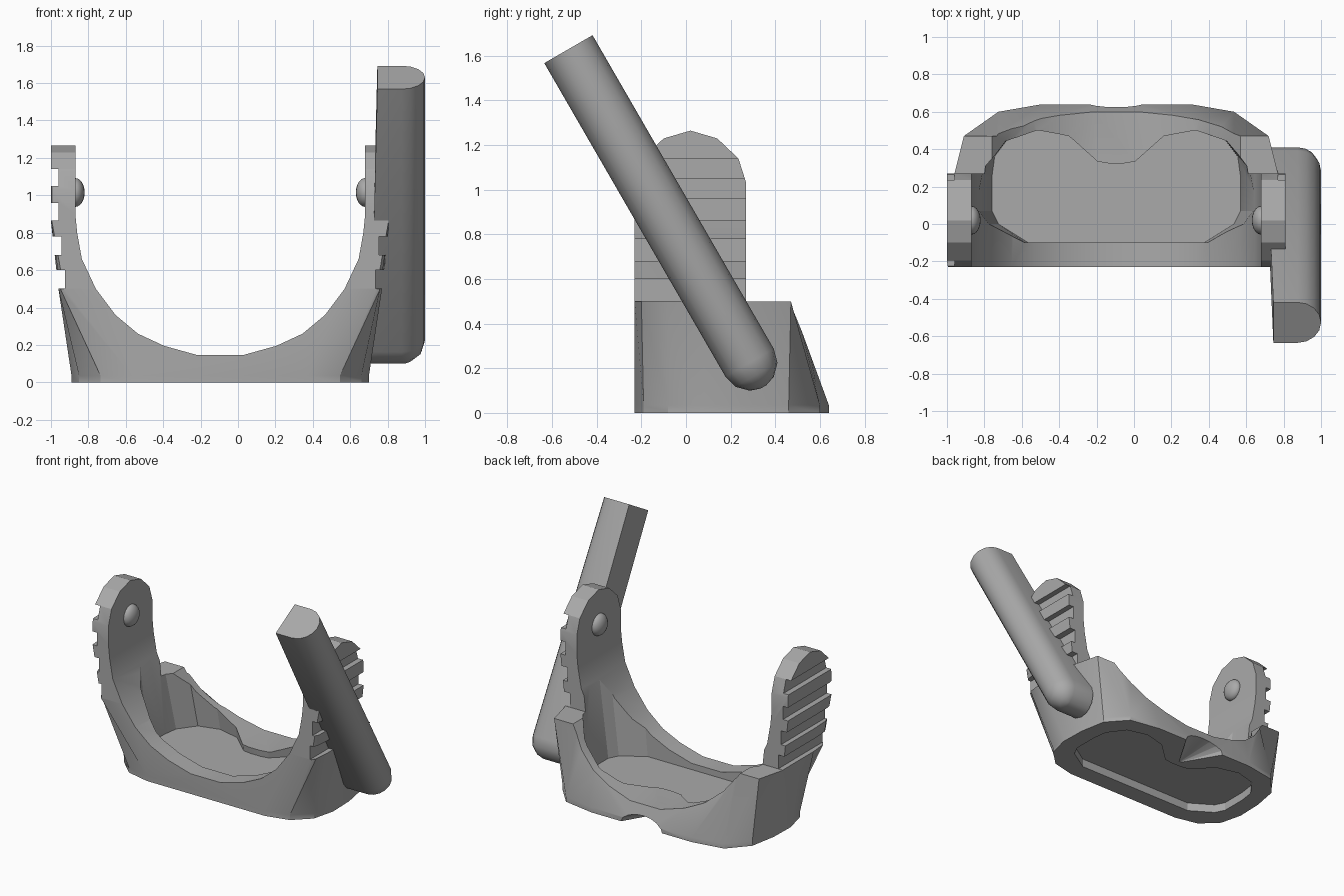
import bpy, bmesh, math
from mathutils import Vector

if "Cube" in bpy.data.objects:
    bpy.data.objects.remove(bpy.data.objects["Cube"])

CX = -0.095  # middle of the cradle, the rod sits off to one side

grey = bpy.data.materials.new("plain grey")
grey.diffuse_color = (0.4, 0.4, 0.4, 1)
grey.use_nodes = True
grey.node_tree.nodes["Principled BSDF"].inputs["Base Color"].default_value = grey.diffuse_color


def loft(name, rings):
    """Closed solid through rings of equal point count."""
    bm = bmesh.new()
    loops = [[bm.verts.new(p) for p in r] for r in rings]
    n = len(loops[0])
    for a, b in zip(loops, loops[1:]):
        for i in range(n):
            j = (i + 1) % n
            bm.faces.new((a[i], a[j], b[j], b[i]))
    caps = [bm.faces.new(loops[0][::-1]), bm.faces.new(loops[-1])]
    bmesh.ops.triangulate(bm, faces=caps)
    bmesh.ops.recalc_face_normals(bm, faces=bm.faces)
    me = bpy.data.meshes.new(name)
    bm.to_mesh(me)
    bm.free()
    me.materials.append(grey)
    ob = bpy.data.objects.new(name, me)
    bpy.context.collection.objects.link(ob)
    return ob


def mirrored(half):
    """Full outline from its +x half, listed from back to front."""
    return half + [(-x, y) for x, y in reversed(half)]


def flat(outline, z):
    return [(CX + x, y, z) for x, y in outline]


def cut(target, tool, op='DIFFERENCE'):
    mod = target.modifiers.new("cut", 'BOOLEAN')
    mod.operation, mod.object, mod.solver = op, tool, 'EXACT'
    dg = bpy.context.evaluated_depsgraph_get()
    me = bpy.data.meshes.new_from_object(target.evaluated_get(dg))
    target.modifiers.clear()
    target.data = me
    bpy.data.objects.remove(tool)


def smooth(ob, angle=25):
    bpy.ops.object.select_all(action='DESELECT')
    ob.select_set(True)
    bpy.context.view_layer.objects.active = ob
    bpy.ops.object.shade_smooth_by_angle(angle=math.radians(angle))


# Cradle shell: rounded foot blending into a squarer top
foot = [(.40, .64), (.63, .60), (.755, .46), (.79, .27), (.795, .08),
        (.755, -.08), (.64, -.19), (.47, -.23)]
rim = [(.40, .47), (.63, .47), (.815, .47), (.865, .27), (.865, .08),
       (.865, -.08), (.855, -.20), (.835, -.23)]
top = [(.40, .47), (.63, .47), (.86, .47), (.905, .27), (.905, .08),
       (.905, -.08), (.905, -.20), (.90, -.23)]
cradle = loft("cradle", [flat(mirrored(foot), 0), flat(mirrored(foot), .035),
                         flat(mirrored(rim), .5), flat(mirrored(top), .86),
                         flat(mirrored(top), 1.35)])

# Side profile: low back wall and rounded arm tops
side = [(-.3, -.1), (.8, -.1), (.8, .5), (.27, .5), (.27, 1.03), (.235, 1.14),
        (.14, 1.23), (.02, 1.265), (-.1, 1.23), (-.195, 1.14), (-.23, 1.03), (-.3, .8)]
cut(cradle, loft("side_profile", [[(x, y, z) for y, z in side] for x in (-1.5, 1.5)]), 'INTERSECT')

# Round opening from front to back
u = [(.775, 1.5), (.775, .9), (.765, .8), (.74, .66), (.665, .5), (.56, .36),
     (.44, .26), (.30, .195), (.12, .145)]
cut(cradle, loft("round_opening", [[(CX + x, y, z) for x, z in mirrored(u)] for y in (-1, 1)]))

# Bean-shaped pockets above and below the floor
bean = [(.04, .33), (.10, .34), (.25, .48), (.41, .52), (.56, .48), (.65, .36),
        (.665, .25), (.665, .07), (.63, 0), (.47, -.1)]
wide = [(x * 1.15, y - (.1 if y > .2 else 0)) for x, y in bean]
cut(cradle, loft("upper_pocket", [flat(mirrored(bean), .10), flat(mirrored(wide), .9)]))
cut(cradle, loft("lower_pocket", [flat(mirrored(bean), -.1), flat(mirrored(bean), .06)]))

# Tapered notch under the back wall
arc = [(math.cos(math.pi * i / 8), math.sin(math.pi * i / 8)) for i in range(9)]
cut(cradle, loft("back_notch", [
    [(CX + w * c, y, h * s - .005) for c, s in arc]
    for y, w, h in ((.38, .01, .01), (.70, .2, .105))]))

# Grip grooves on the outside of both arms
for z0, z1, x in ((.502, .6, .83), (.68, .78, .85), (.865, .96, .865), (1.05, 1.14, .865)):
    for s in (-1, 1):
        box = [(x, -.4), (1.2, -.4), (1.2, .4), (x, .4)]
        cut(cradle, loft("groove", [[(CX + s * a, b, z) for a, b in box] for z in (z0, z1)]))
smooth(cradle)

# Snap knobs inside the arm tops
for s, name in ((-1, "left_knob"), (1, "right_knob")):
    bpy.ops.mesh.primitive_uv_sphere_add(segments=20, ring_count=12, radius=1,
                                         location=(CX + s * .775, .02, 1.015))
    knob = bpy.context.object
    knob.name = name
    knob.scale = (.05, .077, .077)
    knob.data.materials.append(grey)
    smooth(knob, 40)

# Slanted rod: D-shaped section with a rounded lower end
R = .125
start, end = Vector((0, -.527, 1.63)), Vector((0, .285, .225))
axis = (end - start).normalized()
across = Vector((0, -axis.z, axis.y))
rings = []
for centre, k, inner in ((start, 1, .745), (end, 1, .71),
                         (end + axis * R * .5, math.cos(math.pi / 6), .71),
                         (end + axis * R * .87, .5, .71),
                         (end + axis * R, .12, .71)):
    ring = [centre + across * (R * k) + Vector((inner, 0, 0))]
    for i in range(9):
        a = math.pi * i / 8
        ring.append(centre + across * (R * k * math.cos(a))
                    + Vector((1 - R + R * k * math.sin(a), 0, 0)))
    ring.append(centre - across * (R * k) + Vector((inner, 0, 0)))
    rings.append(ring)
smooth(loft("slanted_rod", rings), 35)
